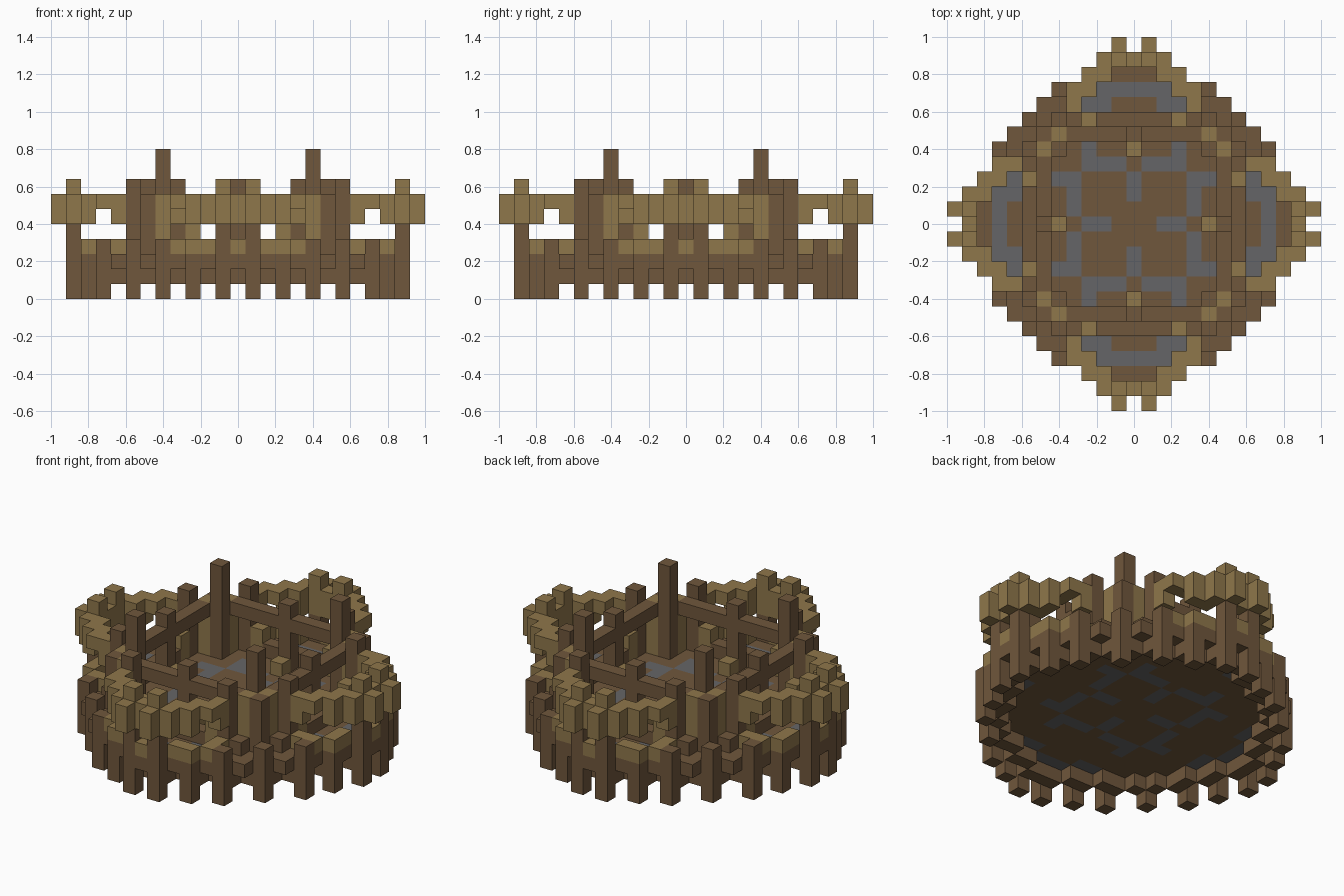
import bpy
import bmesh
from mathutils import Vector

cube = bpy.data.objects.get("Cube")
if cube:
    bpy.data.objects.remove(cube, do_unlink=True)

CELL = 0.08


def make_material(name, colour):
    mat = bpy.data.materials.new(name)
    mat.use_nodes = True
    mat.diffuse_color = (*colour, 1)
    mat.node_tree.nodes["Principled BSDF"].inputs["Base Color"].default_value = (*colour, 1)
    return mat


BROWN = make_material("dark wood", (0.162, 0.095, 0.045))
GOLD = make_material("light wood", (0.275, 0.184, 0.070))
GREY = make_material("grey stone", (0.130, 0.130, 0.135))


def mirrored(plan):
    """Repeat plan cells over both axes and both diagonals."""
    out = set()
    for i, j in plan:
        for a, b in ((i, j), (j, i)):
            out |= {(a * s, b * t) for s in (-1, 1) for t in (-1, 1)}
    return out


def column(plan, low, high):
    """Mirrored blocks filling the levels low to high."""
    return {(i, j, k) for i, j in mirrored(plan) for k in range(low, high + 1)}


def eroded(plan):
    steps = ((1, 0), (-1, 0), (0, 1), (0, -1))
    return {(i, j) for i, j in plan if all((i + a, j + b) in plan for a, b in steps)}


parts = {}   # name -> (cells, materials, rule choosing the slot of a cell)
taken = set()


def part(name, cells, materials, rule=lambda cell: 0):
    cells = cells - taken
    taken.update(cells)
    parts[name] = (cells, materials, rule)


# Stepped diamond outline of the base, as half width per row
half_width = [11, 11, 10, 10, 9, 9, 8, 7, 6, 5, 3, 1]
outline = {(i, j) for j in range(-11, 12)
           for i in range(-half_width[abs(j)], half_width[abs(j)] + 1)}
inner = eroded(outline)

# Outer fence posts
fence = column([(3, 10)], 0, 2) | column([(5, 9), (7, 7)], 0, 3) | column([(1, 11)], 0, 4)
part("fence_posts", fence, [BROWN])

# Tall corner posts and shorter frame posts
part("corner_posts", column([(5, 5)], 3, 9), [BROWN])
part("frame_posts", column([(4, 7), (0, 6)], 3, 7), [BROWN])
part("frame_corners", column([(6, 6)], 3, 6), [BROWN])

# Floor with an inlaid stone pattern
stone = mirrored([(3, 5), (3, 4), (2, 4), (1, 4), (0, 3), (0, 2),
                  (3, 8), (2, 8), (2, 9), (1, 9), (0, 9)])
part("floor", {(i, j, 2) for i, j in outline}, [BROWN, GREY],
     lambda cell: int(cell[:2] in stone))

# Foundation ring set back below the floor edge
part("foundation_ring", {(i, j, 1) for i, j in inner - eroded(inner)}, [BROWN])

# Light parapets below the arch windows
part("parapets", column([(0, 11), (2, 10), (3, 10), (4, 9), (4, 8)], 3, 3), [GOLD])

# Stepped arches over the four bays
arch = (column([(4, 9), (3, 9)], 6, 6)
        | column([(4, 8), (3, 10), (2, 10), (2, 11), (0, 11), (1, 12)], 5, 6)
        | column([(1, 11)], 5, 7))
part("arches", arch, [GOLD])

# Braces beside the posts
braces = column([(5, 6)], 3, 6) | column([(3, 7)], 3, 4) | column([(0, 5)], 3, 3)
part("braces", braces, [GOLD])

# Inner beams and the sills under them
part("beams", column([(i, 6) for i in range(5)], 6, 6), [BROWN])
part("sills", column([(i, 7) for i in range(6)], 3, 3), [BROWN])

AXES = [Vector(v) for v in ((1, 0, 0), (0, 1, 0), (0, 0, 1))]


def build(name, cells, materials, rule):
    bm = bmesh.new()
    for cell in sorted(cells):
        centre = Vector((cell[0], cell[1], cell[2] + 0.5))
        for axis in range(3):
            u, v = AXES[(axis + 1) % 3] / 2, AXES[(axis + 2) % 3] / 2
            for sign in (1, -1):
                beside = list(cell)
                beside[axis] += sign
                if tuple(beside) in taken:
                    continue
                mid = centre + AXES[axis] * sign / 2
                corners = [mid - u - v, mid + u - v, mid + u + v, mid - u + v][::sign]
                face = bm.faces.new([bm.verts.new(c * CELL) for c in corners])
                face.material_index = rule(cell)
    bmesh.ops.remove_doubles(bm, verts=bm.verts, dist=CELL / 100)
    mesh = bpy.data.meshes.new(name)
    bm.to_mesh(mesh)
    bm.free()
    for mat in materials:
        mesh.materials.append(mat)
    bpy.context.collection.objects.link(bpy.data.objects.new(name, mesh))


for name, spec in parts.items():
    build(name, *spec)
